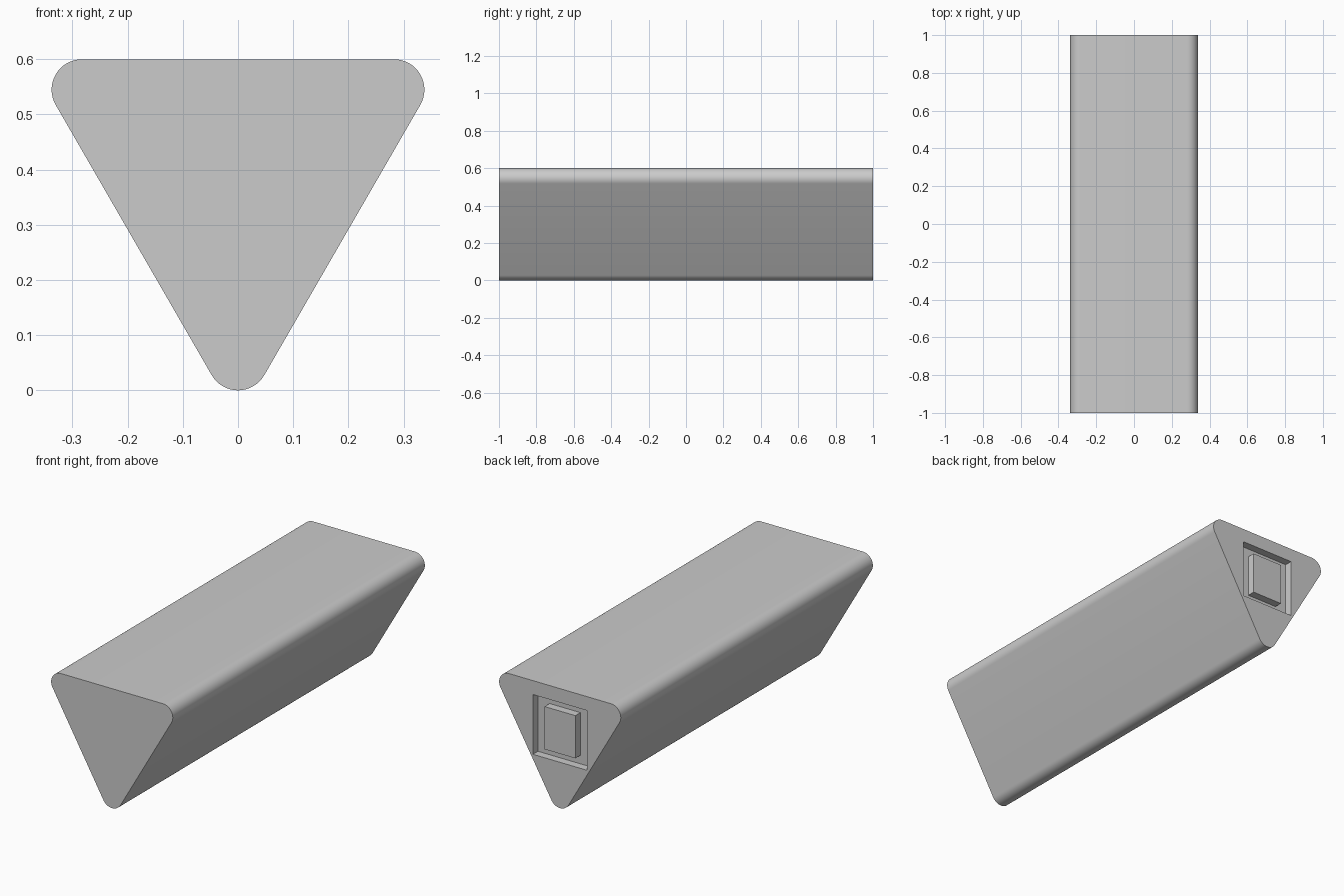
import bpy
import bmesh
from math import cos, sin, pi, sqrt, radians
from mathutils import Vector

default = bpy.data.objects.get("Cube")
if default:
    bpy.data.objects.remove(default, do_unlink=True)

HEIGHT, RADIUS, HALF_LENGTH = 0.60, 0.055, 1.0
PANEL, DEPTH, PANEL_Z = 0.30, 0.04, 0.38
CELL = PANEL / 7

grey = bpy.data.materials.new("light grey")
grey.use_nodes = True
colour = (0.6, 0.6, 0.6, 1)
grey.diffuse_color = colour
grey.node_tree.nodes["Principled BSDF"].inputs["Base Color"].default_value = colour


def add_object(name, bm):
    bmesh.ops.recalc_face_normals(bm, faces=bm.faces)
    mesh = bpy.data.meshes.new(name)
    bm.to_mesh(mesh)
    bm.free()
    mesh.materials.append(grey)
    obj = bpy.data.objects.new(name, mesh)
    bpy.context.collection.objects.link(obj)
    return obj


def add_box(name, low, high):
    bm = bmesh.new()
    low, high = Vector(low), Vector(high)
    bmesh.ops.create_cube(bm, size=1)
    bmesh.ops.scale(bm, vec=high - low, verts=bm.verts)
    bmesh.ops.translate(bm, vec=(low + high) / 2, verts=bm.verts)
    return add_object(name, bm)


# Bar: rounded triangle, point down, extruded front to back
half = (HEIGHT - 2 * RADIUS) / sqrt(3)
corners = [(0, RADIUS, 210), (half, HEIGHT - RADIUS, -30), (-half, HEIGHT - RADIUS, 90)]
steps = 16
bm = bmesh.new()
ring = []
for cx, cz, start in corners:
    for i in range(steps + 1):
        a = radians(start) + i / steps * 2 * pi / 3
        ring.append(bm.verts.new((cx + RADIUS * cos(a), -HALF_LENGTH, cz + RADIUS * sin(a))))
front = bm.faces.new(ring)
extruded = bmesh.ops.extrude_face_region(bm, geom=[front], use_keep_orig=True)
moved = [g for g in extruded["geom"] if isinstance(g, bmesh.types.BMVert)]
bmesh.ops.translate(bm, vec=(0, 2 * HALF_LENGTH, 0), verts=moved)
bar = add_object("triangular_bar", bm)

# Square recess in the back end
cutter = add_box("recess_cutter",
                 (-PANEL / 2, HALF_LENGTH - DEPTH, PANEL_Z - PANEL / 2),
                 (PANEL / 2, HALF_LENGTH + DEPTH, PANEL_Z + PANEL / 2))
cutter.hide_render = True
cut = bar.modifiers.new("recess", 'BOOLEAN')
cut.operation = 'DIFFERENCE'
cut.solver = 'EXACT'
cut.object = cutter
bpy.ops.object.select_all(action='DESELECT')
bpy.context.view_layer.objects.active = bar
bar.select_set(True)
bpy.ops.object.modifier_apply(modifier=cut.name)
bpy.data.objects.remove(cutter, do_unlink=True)
bpy.ops.object.shade_smooth_by_angle(angle=radians(30))

# Plain raised pad in the recess, flush with the end
add_box("recess_pad",
        (-2 * CELL, HALF_LENGTH - DEPTH, PANEL_Z - 2.5 * CELL),
        (2 * CELL, HALF_LENGTH, PANEL_Z + 2.5 * CELL))
